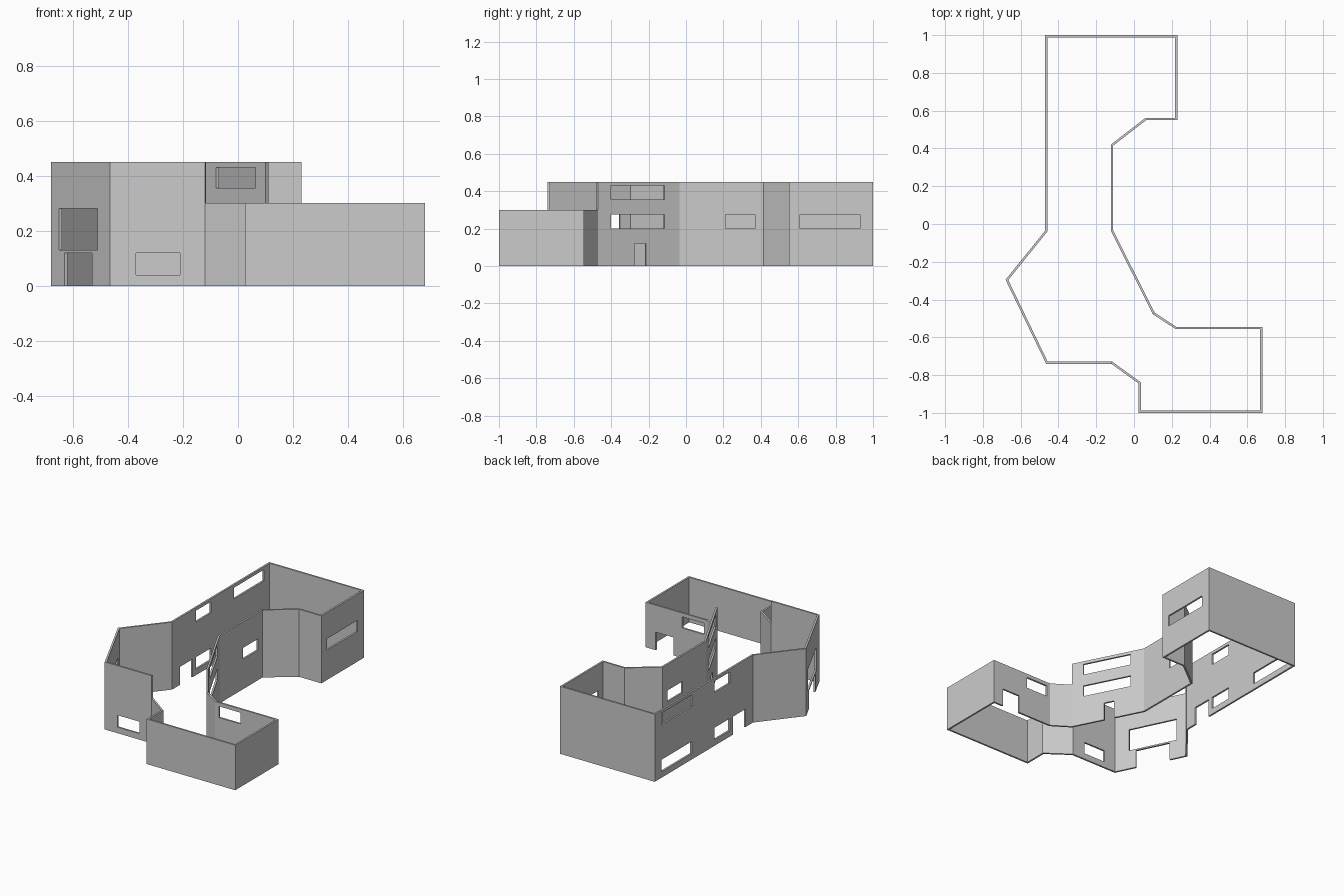
import bpy, bmesh
from mathutils import Vector

if "Cube" in bpy.data.objects:
    bpy.data.objects.remove(bpy.data.objects["Cube"])

T = 0.012            # wall thickness
HIGH, LOW = 0.45, 0.30
UP, MID, BOT, DOOR = (0.355, 0.43), (0.20, 0.275), (0.04, 0.12), (0.0, 0.12)

# Outline walked clockwise: start corner, wall height, name,
# openings as (axis, from, to, (z0, z1)) measured along a world axis
WALLS = [
    ((-0.47, 1.0), HIGH, "north_back_wall", []),
    ((0.23, 1.0), HIGH, "north_right_wall", [(1, 0.61, 0.93, MID)]),
    ((0.23, 0.55), HIGH, "north_return_wall", []),
    ((0.065, 0.55), HIGH, "north_angled_wall", []),
    ((-0.11, 0.415), HIGH, "middle_right_wall", [(1, 0.21, 0.37, MID)]),
    ((-0.11, -0.035), HIGH, "centre_right_wall",
     [(1, -0.40, -0.115, UP), (1, -0.40, -0.115, MID), (1, -0.275, -0.215, DOOR)]),
    ((0.11, -0.47), LOW, "south_angled_wall", []),
    ((0.225, -0.545), LOW, "south_back_wall", [(0, 0.25, 0.41, MID), (0, 0.475, 0.605, DOOR)]),
    ((0.68, -0.545), LOW, "south_right_wall", []),
    ((0.68, -1.0), LOW, "south_front_wall", []),
    ((0.025, -1.0), LOW, "south_left_wall", []),
    ((0.025, -0.845), LOW, "link_angled_wall", []),
    ((-0.12, -0.74), HIGH, "centre_front_wall", [(0, -0.37, -0.21, BOT)]),
    ((-0.465, -0.74), HIGH, "centre_left_wall",
     [(0, -0.65, -0.51, (0.13, 0.28)), (0, -0.63, -0.53, DOOR)]),
    ((-0.68, -0.295), HIGH, "angled_left_wall", []),
    ((-0.47, -0.035), HIGH, "long_left_wall",
     [(1, 0.61, 0.93, UP), (1, 0.61, 0.93, BOT), (1, 0.21, 0.37, UP),
      (1, 0.21, 0.37, BOT), (1, 0.045, 0.175, DOOR)]),
]
PTS = [Vector(w[0]) for w in WALLS]
N = len(PTS)


def inward(i):
    d = (PTS[(i + 1) % N] - PTS[i % N]).normalized()
    return Vector((d.y, -d.x))


def inner_corner(i):
    a, b = inward((i - 1) % N), inward(i % N)
    return PTS[i % N] + (a + b) * T / (1 + a.dot(b))


def build_wall(i):
    _, height, name, openings = WALLS[i]
    p, q, n = PTS[i], PTS[(i + 1) % N], inward(i)
    holes = []
    for ax, a, b, (z0, z1) in openings:
        ts = sorted((v - p[ax]) / (q[ax] - p[ax]) for v in (a, b))
        holes.append((ts[0], ts[1], z0, z1))
    # grid lines at every opening edge
    us = sorted({0.0, 1.0} | {round(t, 5) for h in holes for t in h[:2]})
    zs = sorted({0.0, height} | {z for h in holes for z in h[2:]})
    bm = bmesh.new()
    cache = {}

    def vert(a, b, side):
        key = (a, b, side)
        if key not in cache:
            pos = p.lerp(q, us[a])
            if side:
                pos = (inner_corner(i) if a == 0 else
                       inner_corner(i + 1) if a == len(us) - 1 else pos + n * T)
            cache[key] = bm.verts.new((pos.x, pos.y, zs[b]))
        return cache[key]

    def solid(a, b):
        if not (0 <= a < len(us) - 1 and 0 <= b < len(zs) - 1):
            return False
        u, z = (us[a] + us[a + 1]) / 2, (zs[b] + zs[b + 1]) / 2
        return not any(h[0] < u < h[1] and h[2] < z < h[3] for h in holes)

    for a in range(len(us) - 1):
        for b in range(len(zs) - 1):
            if not solid(a, b):
                continue
            ring = [(a, b), (a + 1, b), (a + 1, b + 1), (a, b + 1)]
            for side in (0, 1):
                bm.faces.new([vert(*c, side) for c in ring])
            # reveals and wall edges
            for k, (da, db) in enumerate([(0, -1), (1, 0), (0, 1), (-1, 0)]):
                if not solid(a + da, b + db):
                    c, d = ring[k], ring[(k + 1) % 4]
                    bm.faces.new([vert(*c, 0), vert(*d, 0), vert(*d, 1), vert(*c, 1)])
    bmesh.ops.recalc_face_normals(bm, faces=bm.faces)
    mesh = bpy.data.meshes.new(name)
    bm.to_mesh(mesh)
    bm.free()
    bpy.context.collection.objects.link(bpy.data.objects.new(name, mesh))


for i in range(N):
    build_wall(i)
